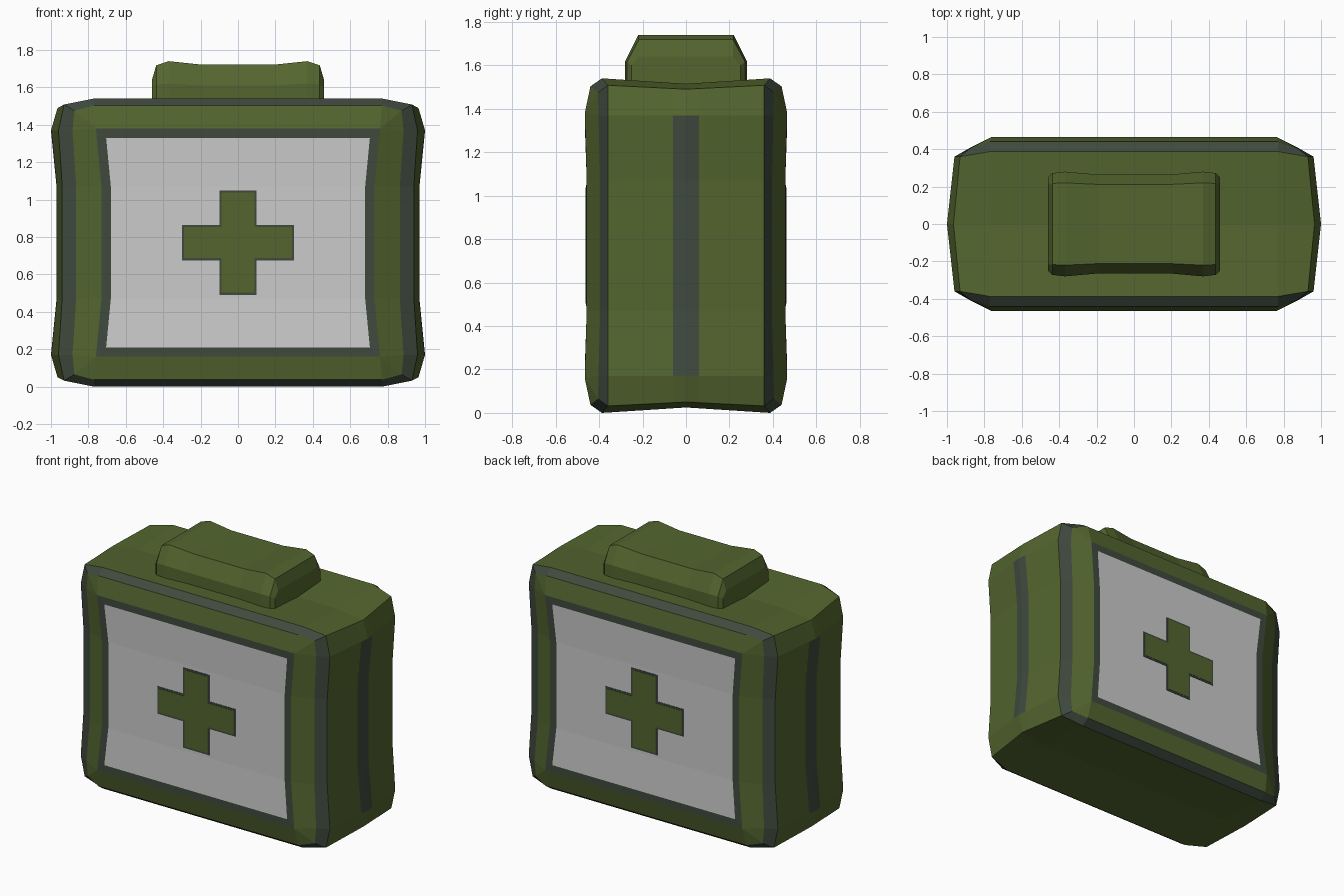
import bpy, bmesh
from mathutils import Vector

if "Cube" in bpy.data.objects:
    bpy.data.objects.remove(bpy.data.objects["Cube"])

MID = 0.77  # half height of the body


def mat(name, rgb):
    m = bpy.data.materials.new(name)
    m.diffuse_color = (*rgb, 1)
    m.use_nodes = True
    m.node_tree.nodes["Principled BSDF"].inputs["Base Color"].default_value = m.diffuse_color
    return m


GREEN = mat("green", (0.087, 0.13, 0.028))
SLATE = mat("slate", (0.05, 0.068, 0.048))
WHITE = mat("white", (0.8, 0.8, 0.8))


def finish(bm, name, mats):
    bmesh.ops.remove_doubles(bm, verts=bm.verts[:], dist=0.0005)
    bmesh.ops.recalc_face_normals(bm, faces=bm.faces[:])
    me = bpy.data.meshes.new(name)
    bm.to_mesh(me)
    bm.free()
    for m in mats:
        me.materials.append(m)
    ob = bpy.data.objects.new(name, me)
    bpy.context.collection.objects.link(ob)
    return ob


def full_loop(quarter):
    """Mirror a quarter outline (top to side) into a closed loop."""
    right = quarter + [(x, y, 2 * MID - z) for x, y, z in reversed(quarter)]
    return right + [(-x, y, z) for x, y, z in reversed(right)]


# body: outlines from the middle (y = 0) out to the panel
centre = [(0.77, 0, 1.515), (0.965, 0, 1.49), (1.0, 0, 1.37), (0.97, 0, 1.07)]
edge_in = [(0.77, 0.387, 1.54), (0.93, 0.36, 1.508), (0.96, 0.36, 1.37), (0.94, 0.36, 1.07)]
edge_out = [(0.77, 0.44, 1.503), (0.875, 0.405, 1.475), (0.885, 0.403, 1.37), (0.865, 0.395, 1.07)]
frame = [(0.76, 0.466, 1.38)] * 3 + [(0.73, 0.457, 1.07)]
panel = [(0.705, 0.466, 1.33)] * 3 + [(0.68, 0.457, 1.07)]
stripe = [tuple(Vector(a).lerp(Vector(b), 1 / 6)) for a, b in zip(centre, edge_in)]

loops = [full_loop(q) for q in (centre, stripe, edge_in, edge_out, frame, panel)]
SIDE_SEGMENTS = (2, 3, 4, 10, 11, 12)
bm = bmesh.new()
for s in (-1, 1):
    rings = [[bm.verts.new((x, s * y, z)) for x, y, z in lp] for lp in loops]
    for k, (a, b) in enumerate(zip(rings, rings[1:])):
        for i in range(16):
            j = (i + 1) % 16
            f = bm.faces.new((a[i], a[j], b[j], b[i]))
            f.material_index = int(k in (2, 4) or (k == 0 and i in SIDE_SEGMENTS))
    # white panel in three rows
    p = rings[-1]
    for r, l in ((2, 13), (3, 12), (4, 11)):
        bm.faces.new((p[r], p[r + 1], p[l - 1], p[l])).material_index = 2
finish(bm, "case_body", (GREEN, SLATE, WHITE))


# crosses with dark outline on both panels
def cross(name, y, grow, material):
    w, h, lx, lz = 0.088 + grow, 0.083 + grow, 0.288 + grow, 0.267 + grow
    q = [(w, lz), (w, h), (lx, h)]
    right = q + [(x, -z) for x, z in reversed(q)]
    pts = right + [(-x, z) for x, z in reversed(right)]
    bm = bmesh.new()
    f = bm.faces.new([bm.verts.new((x, y, z + MID)) for x, z in pts])
    ext = bmesh.ops.extrude_face_region(bm, geom=[f])
    inward = 0.006 if y < 0 else -0.006
    bmesh.ops.translate(bm, vec=(0, inward, 0),
                        verts=[v for v in ext["geom"] if isinstance(v, bmesh.types.BMVert)])
    finish(bm, name, (material,))


for side, s in (("front", -1), ("back", 1)):
    cross(side + "_cross_outline", s * 0.460, 0.012, SLATE)
    cross(side + "_cross", s * 0.462, 0.0, GREEN)

# handle: sections along x (x, half width, shoulder z, top half width, top z)
half = [(0.46, 0.25, 1.60, 0.215, 1.64), (0.437, 0.272, 1.615, 0.217, 1.718),
        (0.37, 0.28, 1.62, 0.22, 1.74), (0.2, 0.265, 1.61, 0.212, 1.722)]
stations = half + [(-s[0], *s[1:]) for s in reversed(half)]
bm = bmesh.new()
rings = []
for x, w, zs, t, zt in stations:
    prof = [(w, 1.48), (w, zs), (t, zt), (-t, zt), (-w, zs), (-w, 1.48)]
    rings.append([bm.verts.new((x, y, z)) for y, z in prof])
for a, b in zip(rings, rings[1:]):
    for i in range(6):
        j = (i + 1) % 6
        bm.faces.new((a[i], a[j], b[j], b[i]))
bm.faces.new(rings[0])
bm.faces.new(rings[-1])
finish(bm, "handle", (GREEN,))
